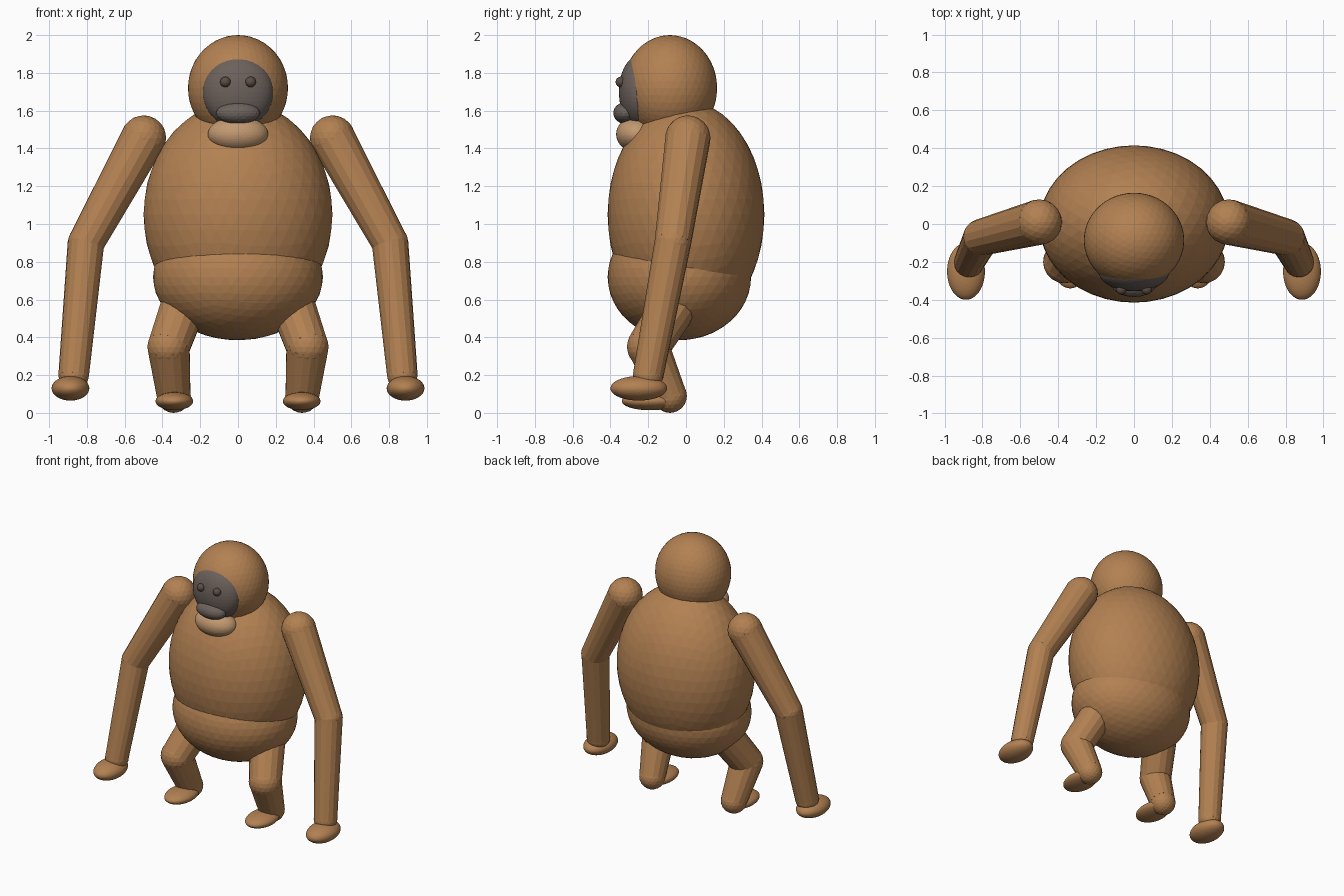
import bpy
import bmesh
from mathutils import Matrix, Vector

old = bpy.data.objects.get("Cube")
if old:
    bpy.data.objects.remove(old, do_unlink=True)


def make_material(name, rgb):
    mat = bpy.data.materials.new(name)
    mat.use_nodes = True
    color = (*rgb, 1.0)
    mat.diffuse_color = color
    mat.node_tree.nodes["Principled BSDF"].inputs["Base Color"].default_value = color
    return mat


fur = make_material("orange brown fur", (0.45, 0.22, 0.085))
skin = make_material("dark grey skin", (0.15, 0.12, 0.105))
pale = make_material("pale tan skin", (0.54, 0.32, 0.165))
eye_brown = make_material("dark brown eye", (0.11, 0.075, 0.06))


def finish(name, bm, mat):
    mesh = bpy.data.meshes.new(name)
    bm.to_mesh(mesh)
    bm.free()
    mesh.materials.append(mat)
    obj = bpy.data.objects.new(name, mesh)
    bpy.context.collection.objects.link(obj)
    return obj


def add_ball(bm, centre, radii, detail):
    matrix = Matrix.Translation(centre) @ Matrix.Diagonal((*radii, 1.0))
    bmesh.ops.create_icosphere(bm, subdivisions=detail, radius=1.0, matrix=matrix)


def ellipsoid(name, centre, radii, mat, detail=4):
    bm = bmesh.new()
    add_ball(bm, centre, radii, detail)
    return finish(name, bm, mat)


def limb(name, joints, mat):
    """Tapered segments joined by balls; each joint is (position, radius)."""
    bm = bmesh.new()
    for position, radius in joints:
        add_ball(bm, position, (radius,) * 3, 3)
    for (p, r1), (q, r2) in zip(joints, joints[1:]):
        a, b = Vector(p), Vector(q)
        turn = (b - a).to_track_quat("Z", "Y").to_matrix().to_4x4()
        bmesh.ops.create_cone(
            bm, cap_ends=True, segments=16, radius1=r1, radius2=r2,
            depth=(b - a).length, matrix=Matrix.Translation((a + b) / 2) @ turn)
    return finish(name, bm, mat)


# Trunk and head
ellipsoid("torso", (0, 0, 1.05), (0.5, 0.415, 0.6), fur)
ellipsoid("lower_belly", (0, -0.035, 0.72), (0.45, 0.38, 0.335), fur)
ellipsoid("head", (0, -0.085, 1.72), (0.265, 0.25, 0.28), fur)

# Face
ellipsoid("face", (0, -0.25, 1.70), (0.187, 0.105, 0.19), skin)
ellipsoid("muzzle", (0, -0.32, 1.587), (0.117, 0.065, 0.058), skin, 3)
ellipsoid("throat_pouch", (0, -0.26, 1.475), (0.16, 0.11, 0.095), pale)

# Paired parts
for side, s in (("left", 1), ("right", -1)):
    ellipsoid(side + "_eye", (s * 0.067, -0.345, 1.752), (0.028,) * 3, eye_brown, 3)
    limb(side + "_arm", [
        ((s * 0.5, 0.01, 1.455), 0.12),
        ((s * 0.805, -0.07, 0.9), 0.097),
        ((s * 0.87, -0.2, 0.2), 0.081)], fur)
    ellipsoid(side + "_hand", (s * 0.887, -0.25, 0.13), (0.1, 0.15, 0.065), fur)
    limb(side + "_leg", [
        ((s * 0.26, -0.01, 0.65), 0.125),
        ((s * 0.367, -0.2, 0.35), 0.113),
        ((s * 0.34, -0.085, 0.09), 0.09)], fur)
    ellipsoid(side + "_foot", (s * 0.337, -0.19, 0.062), (0.1, 0.15, 0.048), fur)
